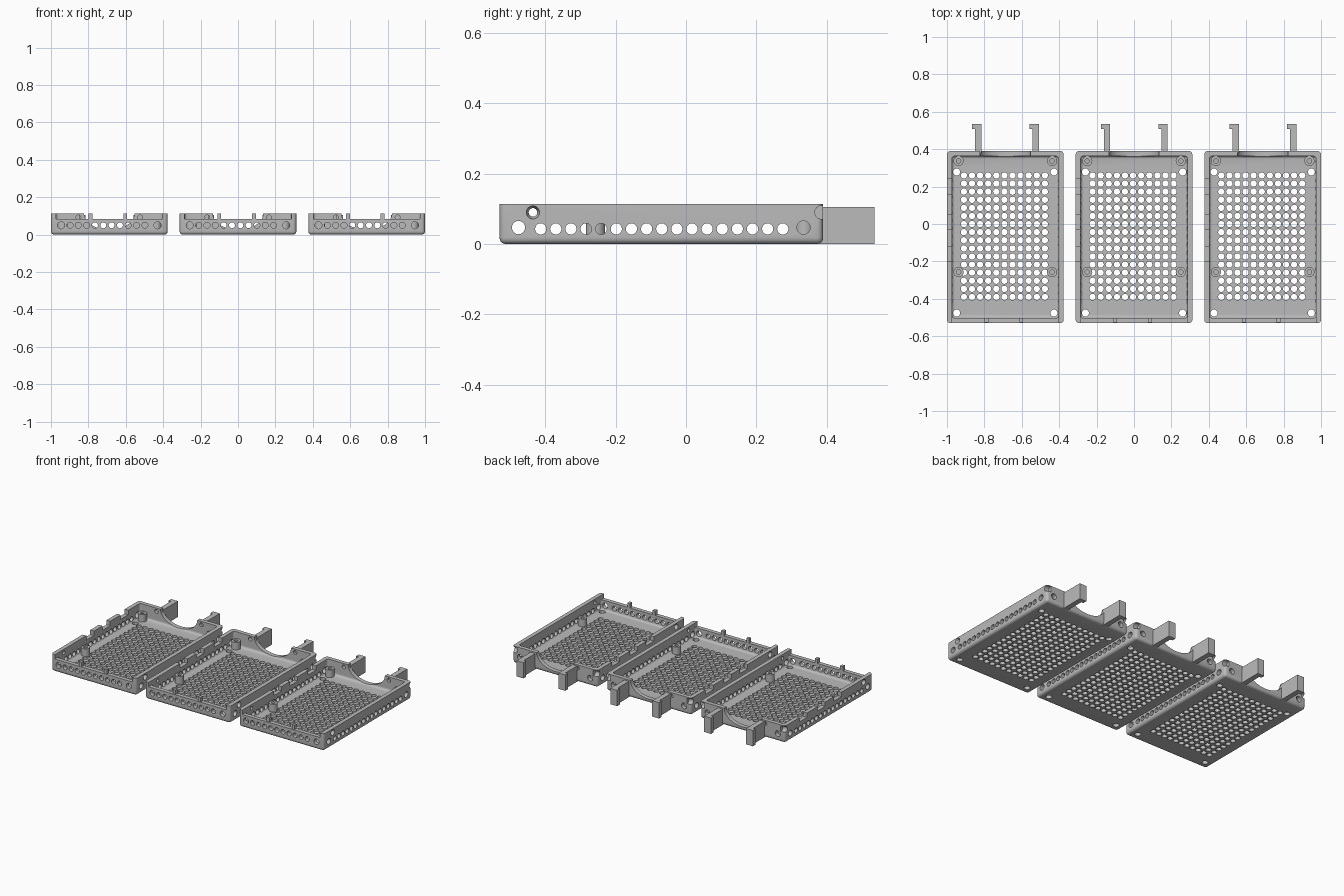
import bpy, bmesh, math
from mathutils import Matrix, Vector

W, Y0, Y1, H = 0.624, -0.53, 0.39, 0.114   # tray width, front, back, height
WALL, FLOOR, LOW = 0.027, 0.02, 0.085      # thicknesses and low rim height
PITCH = 0.0433                             # vent hole spacing

if "Cube" in bpy.data.objects:
    bpy.data.objects.remove(bpy.data.objects["Cube"])

grey = bpy.data.materials.new("light_grey_plastic")
grey.use_nodes = True
colour = (0.5, 0.5, 0.5, 1)
grey.diffuse_color = colour
grey.node_tree.nodes["Principled BSDF"].inputs["Base Color"].default_value = colour


def add_object(name, bm):
    bmesh.ops.recalc_face_normals(bm, faces=bm.faces)
    mesh = bpy.data.meshes.new(name)
    bm.to_mesh(mesh)
    bm.free()
    mesh.materials.append(grey)
    obj = bpy.data.objects.new(name, mesh)
    bpy.context.collection.objects.link(obj)
    return obj


def box(bm, lo, hi):
    lo, hi = Vector(lo), Vector(hi)
    m = Matrix.Translation((lo + hi) / 2) @ Matrix.Diagonal((*(hi - lo), 1))
    return bmesh.ops.create_cube(bm, size=1, matrix=m)["verts"]


def rod(bm, centre, axis, radius, length, end_radius=None, sides=16):
    turn = Vector(axis).to_track_quat('Z', 'Y').to_matrix().to_4x4()
    bmesh.ops.create_cone(bm, cap_ends=True, segments=sides, radius1=radius,
                          radius2=end_radius or radius, depth=length,
                          matrix=Matrix.Translation(centre) @ turn)


def rounded_tub(name, lo, hi, radius):
    # box with rounded sides and bottom, square top
    bm = bmesh.new()
    box(bm, lo, hi)
    edges = [e for e in bm.edges if min(v.co.z for v in e.verts) < lo[2] + 0.001]
    bmesh.ops.bevel(bm, geom=edges, offset=radius, segments=4, profile=0.5, affect='EDGES')
    return add_object(name, bm)


def cut(target, cutter):
    mod = target.modifiers.new("cut", 'BOOLEAN')
    mod.operation, mod.solver, mod.object = 'DIFFERENCE', 'EXACT', cutter
    deps = bpy.context.evaluated_depsgraph_get()
    mesh = bpy.data.meshes.new_from_object(target.evaluated_get(deps))
    target.modifiers.clear()
    target.data = mesh
    bpy.data.objects.remove(cutter)


# Tray shell
half = W / 2
inner = half - WALL
tray = rounded_tub("tray", (-half, Y0, 0), (half, Y1, H), 0.018)
cut(tray, rounded_tub("cavity", (-inner, Y0 + WALL, FLOOR), (inner, Y1 - WALL, H + 0.1), 0.014))

# Floor vents and corner holes
bm = bmesh.new()
for col in range(11):
    for row in range(16):
        rod(bm, (-0.005 + (col - 5) * PITCH, -0.39 + row * PITCH, 0), (0, 0, 1), 0.0168, 0.052)
for sx in (-1, 1):
    for y in (-0.476, 0.278):
        rod(bm, (sx * 0.26, y, 0), (0, 0, 1), 0.019, 0.052)

# Side wall holes, with a countersunk screw hole near the front
for sx in (-1, 1):
    x = sx * (half - 0.012)
    for i in range(17):
        rod(bm, (x, -0.413 + i * 0.043, 0.043), (1, 0, 0), 0.016, 0.04)
    for y, z in ((-0.476, 0.047), (0.334, 0.047), (0.385, 0.09)):
        rod(bm, (x, y, z), (1, 0, 0), 0.019, 0.04)
    rod(bm, (x, -0.435, 0.09), (sx, 0, 0), 0.011, 0.04, 0.021)

# Front and back wall holes
for i in range(10):
    rod(bm, ((i - 4.5) * 0.0445 - 0.01, Y0 + 0.01, 0.05), (0, 1, 0), 0.016, 0.04)
for sx in (-1, 1):
    for y in (Y0 + 0.01, Y1 - 0.01):
        rod(bm, (sx * 0.258, y, 0.05), (0, 1, 0), 0.019, 0.04)
    rod(bm, (sx * 0.165, Y1 - 0.01, 0.092), (0, 1, 0), 0.013, 0.05)
cut(tray, add_object("holes", bm))

# Lowered front rim and notches in one side rim
bm = bmesh.new()
box(bm, (-inner, Y0 - 0.05, LOW), (inner, Y0 + WALL + 0.01, H + 0.05))
for y in (-0.2, -0.03, 0.16):
    box(bm, (-half - 0.05, y, LOW), (-inner + 0.01, y + 0.08, H + 0.05))
cut(tray, add_object("rim_notches", bm))

# Curved cable opening in the back wall
bm = bmesh.new()
arc = [(0.135 * math.cos(math.pi * i / 24), H - 0.088 * math.sin(math.pi * i / 24))
       for i in range(25)]
outline = [(0.135, H + 0.05)] + arc + [(-0.135, H + 0.05)]
face = bm.faces.new([bm.verts.new((x, Y1 - WALL - 0.02, z)) for x, z in outline])
grown = bmesh.ops.extrude_face_region(bm, geom=[face])["geom"]
bmesh.ops.translate(bm, vec=(0, 0.1, 0), verts=[v for v in grown if isinstance(v, bmesh.types.BMVert)])
cut(tray, add_object("cable_opening", bm))

# Rim pegs on the front wall
bm = bmesh.new()
for x in (-0.10, 0.085):
    box(bm, (x - 0.01, Y0 + 0.004, LOW - 0.005), (x + 0.01, Y0 + WALL, H))
pegs = add_object("rim_pegs", bm)

# Hooked tabs behind the back wall
bm = bmesh.new()
for x in (-0.127, 0.18):
    pts = [(x, 0.38), (x, 0.535), (x - 0.05, 0.535), (x - 0.05, 0.508),
           (x - 0.034, 0.508), (x - 0.034, 0.38)]
    face = bm.faces.new([bm.verts.new((px, py, 0)) for px, py in pts])
    grown = bmesh.ops.extrude_face_region(bm, geom=[face])["geom"]
    bmesh.ops.translate(bm, vec=(0, 0, 0.105),
                        verts=[v for v in grown if isinstance(v, bmesh.types.BMVert)])
tabs = add_object("back_tabs", bm)

# Hollow screw standoffs
bm = bmesh.new()
for sx in (-1, 1):
    for y in (-0.257, 0.337):
        c = Vector((sx * 0.25, y, 0))
        ring = [bm.verts.new(c + Vector((r, 0, z))) for r, z in
                ((0.027, FLOOR - 0.005), (0.027, 0.07), (0.012, 0.07), (0.012, FLOOR - 0.005))]
        edges = [bm.edges.new((ring[i], ring[(i + 1) % 4])) for i in range(4)]
        bmesh.ops.spin(bm, geom=ring + edges, cent=c, axis=(0, 0, 1),
                       angle=math.tau, steps=20, use_merge=True)
bmesh.ops.remove_doubles(bm, verts=bm.verts, dist=0.0001)
standoffs = add_object("standoffs", bm)

# Smooth the round parts, then repeat the tray three times across
parts = [tray, pegs, tabs, standoffs]
for obj in parts:
    obj.data.materials.clear()
    obj.data.materials.append(grey)
    for poly in obj.data.polygons:
        poly.material_index = 0
    bpy.ops.object.select_all(action='DESELECT')
    obj.select_set(True)
    bpy.context.view_layer.objects.active = obj
    bpy.ops.object.shade_smooth_by_angle(angle=math.radians(30))

for side, x in (("right", -0.688), ("left", 0.688)):
    for obj in parts:
        twin = obj.copy()
        twin.name = side + "_" + obj.name
        twin.location.x = x
        bpy.context.collection.objects.link(twin)
for obj in parts:
    obj.name = "middle_" + obj.name
